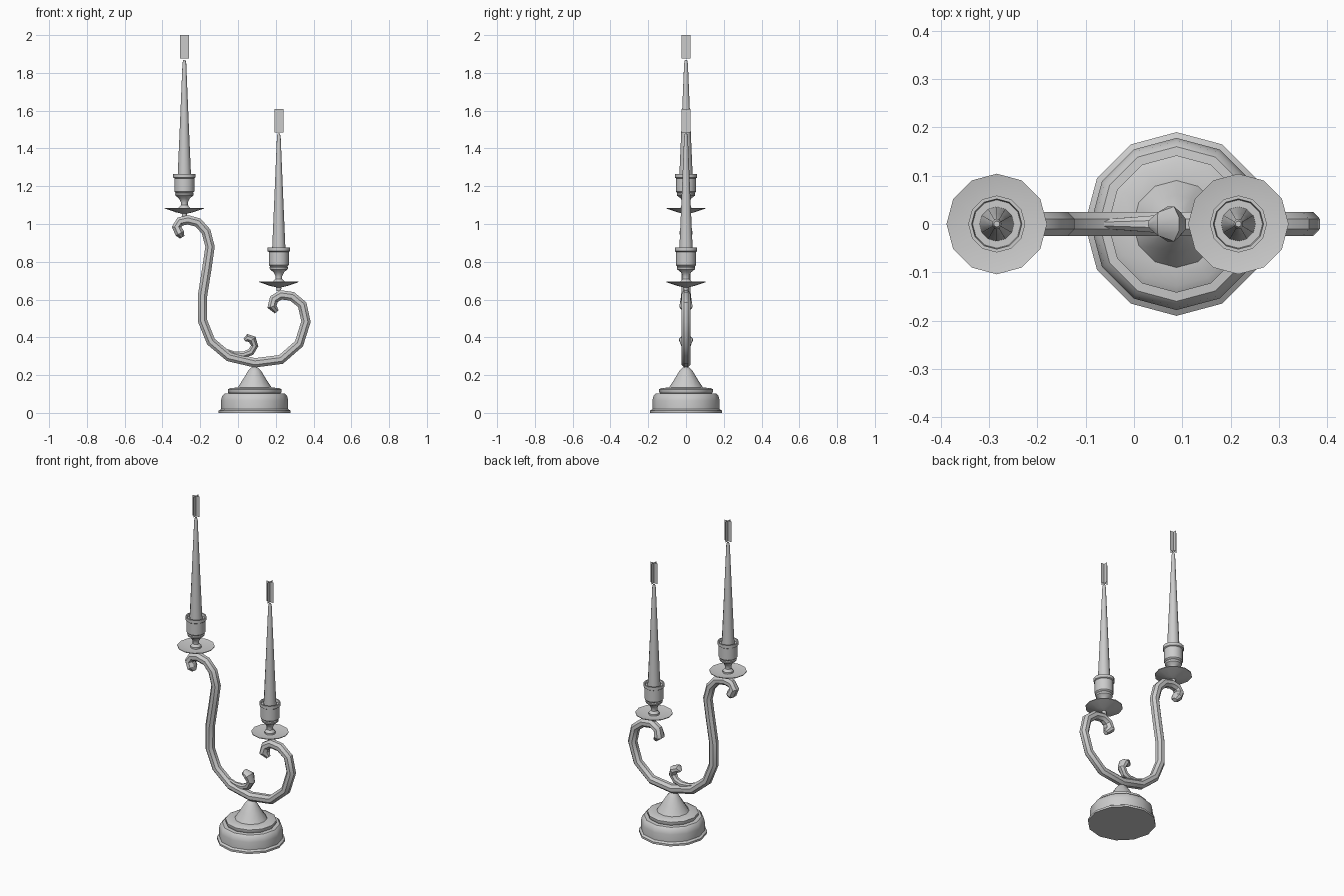
import bpy, bmesh, math
from mathutils import Vector

if "Cube" in bpy.data.objects:
    bpy.data.objects.remove(bpy.data.objects["Cube"])


def finish(bm, name, smooth=True, recalc=True):
    if recalc:
        bmesh.ops.recalc_face_normals(bm, faces=bm.faces)
    me = bpy.data.meshes.new(name)
    bm.to_mesh(me)
    bm.free()
    ob = bpy.data.objects.new(name, me)
    bpy.context.collection.objects.link(ob)
    if smooth:
        bpy.ops.object.select_all(action='DESELECT')
        ob.select_set(True)
        bpy.context.view_layer.objects.active = ob
        bpy.ops.object.shade_smooth_by_angle(angle=math.radians(35))
    return ob


def bridge(bm, rings):
    for a, b in zip(rings, rings[1:]):
        n = len(a)
        for i in range(n):
            j = (i + 1) % n
            bm.faces.new((a[i], a[j], b[j], b[i]))
    bm.faces.new(rings[0])
    bm.faces.new(rings[-1])


def lathe(name, profile, x, z=0, sides=12):
    """Turned part from (radius, height) pairs, capped at both ends."""
    bm = bmesh.new()
    angles = [2 * math.pi * i / sides for i in range(sides)]
    bridge(bm, [[bm.verts.new((x + r * math.cos(a), r * math.sin(a), z + h))
                 for a in angles] for r, h in profile])
    return finish(bm, name)


def sweep(name, path, sides=8):
    """Tube along (x, z, in-plane radius, y radius) points in the xz plane."""
    bm = bmesh.new()
    rings = []
    pts = [Vector((p[0], 0, p[1])) for p in path]
    for i, p in enumerate(pts):
        t = (pts[min(i + 1, len(pts) - 1)] - pts[max(i - 1, 0)]).normalized()
        side = Vector((-t.z, 0, t.x))
        ring = []
        for k in range(sides):
            a = 2 * math.pi * (k + 0.5) / sides
            ring.append(bm.verts.new(p + side * path[i][2] * math.cos(a)
                                     + Vector((0, path[i][3] * math.sin(a), 0))))
        rings.append(ring)
    bridge(bm, rings)
    return finish(bm, name)


# Stepped base with cone
lathe("base", [(.19, 0), (.19, .012), (.178, .02), (.178, .065), (.172, .09), (.16, .102),
               (.138, .104), (.142, .11), (.142, .125), (.128, .132), (.09, .134),
               (.06, .18), (.035, .222), (.018, .24), (.005, .245)], .088)

# Main S-shaped arm with curled, swollen ends
centre = [(-.307, 1.013), (-.265, 1.022), (-.212, 1.008), (-.169, .96), (-.148, .88),
          (-.164, .77), (-.188, .62), (-.188, .488), (-.143, .377), (-.048, .297),
          (.09, .265), (.228, .283), (.323, .366), (.36, .483), (.34, .573),
          (.286, .617), (.228, .625)]
R = .027
arm = [(-.295, .93, .014, .014), (-.308, .95, .027, .038), (-.325, .985, R, .03)]
arm += [(x, z, R, R) for x, z in centre]
arm += [(.19, .602, R, .03), (.18, .562, .027, .038), (.205, .535, .014, .014)]
sweep("arm", arm)

# Small tendril rising from the arm
sweep("tendril", [(-.075, .335, .01, .01), (-.02, .312, .014, .014), (.03, .308, .018, .018),
                  (.068, .322, .021, .021), (.088, .355, .021, .027), (.076, .388, .024, .039),
                  (.05, .398, .022, .026), (.035, .385, .01, .01)])

# Two identical candle holders at different heights
for tag, x, z in (("tall", -.284, 1.05), ("short", .216, .66)):
    lathe(tag + "_drip_dish", [(.012, -.015), (.014, .005), (.045, .012), (.104, .032),
                               (.104, .036), (.04, .024), (.03, .026)], x, z)
    lathe(tag + "_candle_cup", [(.03, .025), (.03, .036), (.018, .05), (.018, .065),
                                (.028, .085), (.047, .1), (.049, .11), (.046, .115),
                                (.053, .122), (.053, .192), (.059, .196), (.059, .215),
                                (.052, .215), (.05, .2), (.03, .2)], x, z)
    lathe(tag + "_candle", [(.036, .19), (.0225, .5), (.01, .8), (.006, .818)], x, z)
    # Crossed cards for the flame
    bm = bmesh.new()
    for dx, dy in ((.024, 0), (0, .024)):
        bm.faces.new([bm.verts.new((x + s * dx, s * dy, z + h))
                      for s, h in ((-1, .825), (1, .825), (1, .95), (-1, .95))])
    finish(bm, tag + "_flame_cards", smooth=False, recalc=False)
